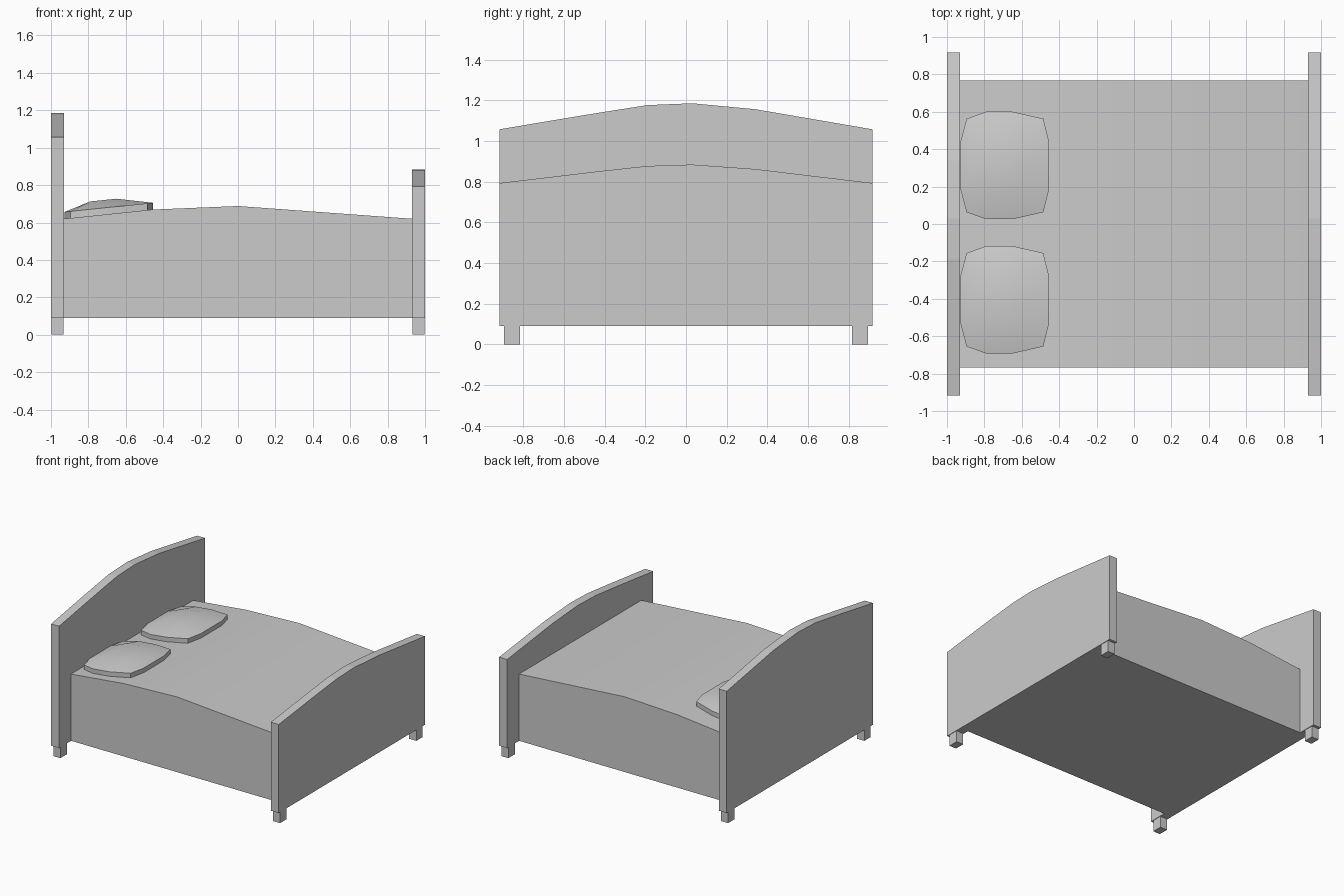
import bpy, bmesh
from mathutils import Vector

if "Cube" in bpy.data.objects:
    bpy.data.objects.remove(bpy.data.objects["Cube"])


def finish(name, bm, smooth=False):
    bmesh.ops.recalc_face_normals(bm, faces=bm.faces)
    mesh = bpy.data.meshes.new(name)
    bm.to_mesh(mesh)
    bm.free()
    obj = bpy.data.objects.new(name, mesh)
    bpy.context.collection.objects.link(obj)
    if smooth:
        bpy.ops.object.select_all(action='DESELECT')
        obj.select_set(True)
        bpy.context.view_layer.objects.active = obj
        bpy.ops.object.shade_smooth_by_angle(angle=0.52)
    return obj


def extrude_profile(name, points, offset, smooth=False):
    bm = bmesh.new()
    face = bm.faces.new([bm.verts.new(p) for p in points])
    new = bmesh.ops.extrude_face_region(bm, geom=[face], use_keep_orig=True)["geom"]
    verts = [g for g in new if isinstance(g, bmesh.types.BMVert)]
    bmesh.ops.translate(bm, verts=verts, vec=Vector(offset))
    return finish(name, bm, smooth)


def box(name, lo, hi):
    pts = [(lo[0], lo[1], lo[2]), (hi[0], lo[1], lo[2]),
           (hi[0], hi[1], lo[2]), (lo[0], hi[1], lo[2])]
    return extrude_profile(name, pts, (0, 0, hi[2] - lo[2]))


# Arched head and foot boards
def board(name, x, arch):
    outline = [(-0.917, 0.09)] + arch + [(0.917, 0.09)]
    extrude_profile(name, [(x, y, z) for y, z in outline], (0.07, 0, 0))


board("headboard", -1.0, [(-0.917, 1.057), (-0.68, 1.097), (-0.42, 1.14), (-0.19, 1.176),
                          (0.03, 1.185), (0.34, 1.156), (0.917, 1.057)])
board("footboard", 0.93, [(-0.917, 0.793), (-0.42, 0.852), (-0.19, 0.877),
                          (0.03, 0.884), (0.34, 0.862), (0.917, 0.793)])

# Mattress and frame block with a gently crowned top
crown = [(-0.93, 0.09), (-0.93, 0.62), (-0.46, 0.669), (0, 0.688), (0.93, 0.62), (0.93, 0.09)]
extrude_profile("bed_body", [(x, -0.767, z) for x, z in crown], (0, 1.534, 0), True)

# Feet
for sx, end in ((-1, "head"), (1, "foot")):
    for sy, side in ((-1, "front"), (1, "back")):
        cx, cy = sx * 0.965, sy * 0.855
        box(f"{end}_{side}_leg", (cx - 0.031, cy - 0.04, 0), (cx + 0.031, cy + 0.04, 0.09))


# Pillows: domed 4 x 4 grid with a thin side wall, tilted along the bed
def pillow(name, cy):
    bm = bmesh.new()
    edge_x, inner_x = (-0.927, -0.455), (-0.79, -0.65)

    def corner(i, j, top):
        mid_i, mid_j = i in (1, 2), j in (1, 2)
        if mid_i:
            x = inner_x[i - 1]
        else:
            x = edge_x[i // 3] if mid_j else (-0.895, -0.485)[i // 3]
        dy = (-0.25, -0.13, 0.13, 0.25)[j]
        if mid_i and not mid_j:
            dy *= 1.15
        base = 0.62 + (x + 0.93) * 0.104
        lift = (0.078 if mid_i and mid_j else 0.036) if top else -0.002
        return bm.verts.new((x, cy + dy, base + lift))

    layers = [[[corner(i, j, t) for j in range(4)] for i in range(4)] for t in (0, 1)]
    for v in layers:
        for i in range(3):
            for j in range(3):
                bm.faces.new((v[i][j], v[i + 1][j], v[i + 1][j + 1], v[i][j + 1]))
    ring = ([(i, 0) for i in range(3)] + [(3, j) for j in range(3)]
            + [(i, 3) for i in (3, 2, 1)] + [(0, j) for j in (3, 2, 1)])
    low, high = layers
    for (a, b), (c, d) in zip(ring, ring[1:] + ring[:1]):
        bm.faces.new((low[a][b], low[c][d], high[c][d], high[a][b]))
    finish(name, bm, True)


pillow("front_pillow", -0.405)
pillow("back_pillow", 0.313)
